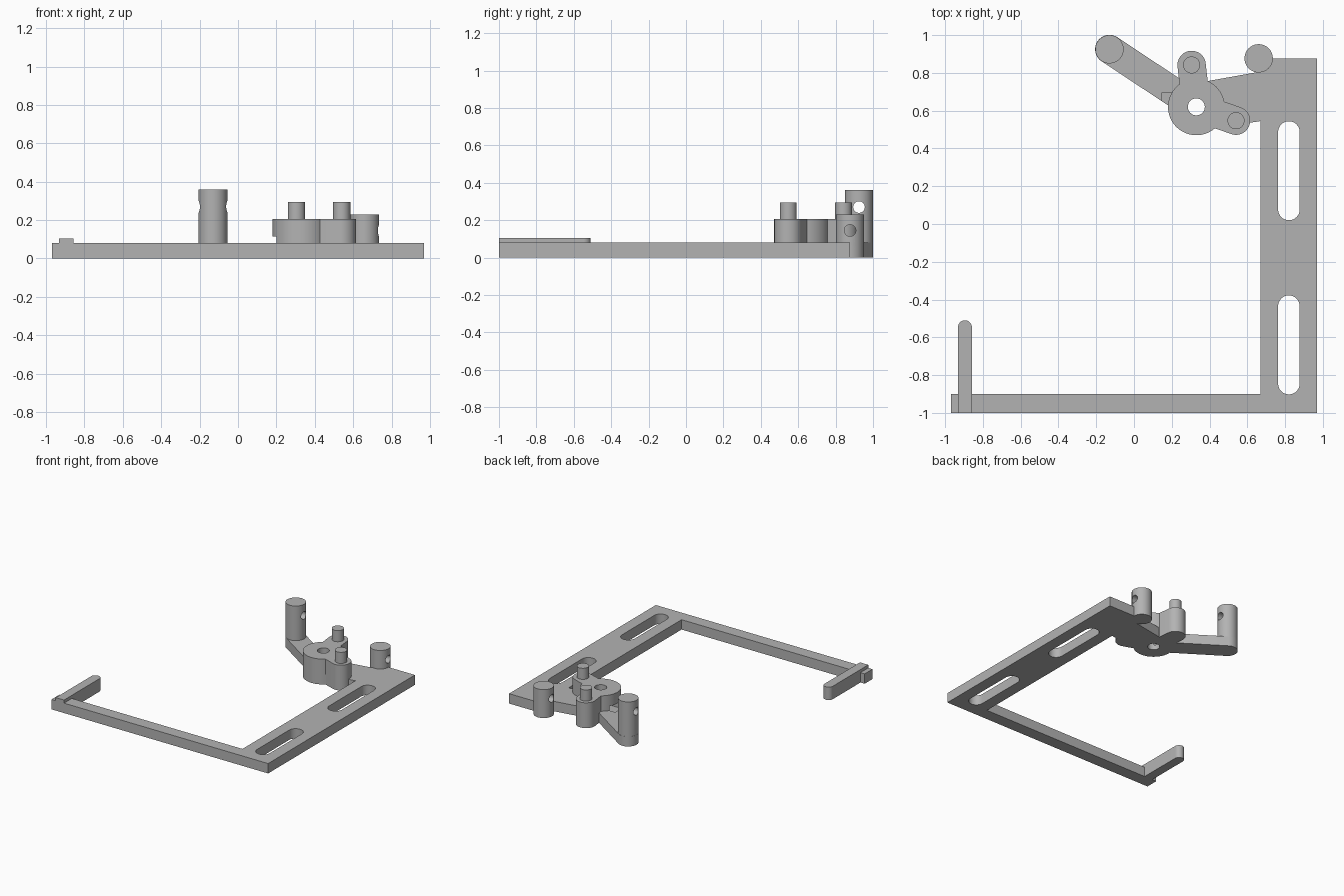
import bpy, bmesh, math
from mathutils import Vector

cube = bpy.data.objects.get("Cube")
if cube:
    bpy.data.objects.remove(cube, do_unlink=True)

grey = bpy.data.materials.new("light_grey")
grey.use_nodes = True
colour = (0.45, 0.45, 0.45, 1)
grey.diffuse_color = colour
grey.node_tree.nodes["Principled BSDF"].inputs["Base Color"].default_value = colour


def prism(name, outline, z0, z1):
    """Extrude a counter-clockwise outline from z0 up to z1."""
    bm = bmesh.new()
    face = bm.faces.new([bm.verts.new((x, y, z0)) for x, y in outline])
    top = bmesh.ops.extrude_face_region(bm, geom=[face])["geom"]
    verts = [v for v in top if isinstance(v, bmesh.types.BMVert)]
    bmesh.ops.translate(bm, verts=verts, vec=(0, 0, z1 - z0))
    bmesh.ops.recalc_face_normals(bm, faces=bm.faces)
    mesh = bpy.data.meshes.new(name)
    bm.to_mesh(mesh)
    bm.free()
    mesh.materials.append(grey)
    obj = bpy.data.objects.new(name, mesh)
    bpy.context.collection.objects.link(obj)
    return obj


def stadium(p, q, r, n=24):
    """Outline of a straight bar with round ends centred on p and q."""
    d = Vector(q) - Vector(p)
    a = math.atan2(d.y, d.x) - math.pi / 2
    pts = []
    for c, start in ((q, a), (p, a + math.pi)):
        for i in range(n + 1):
            t = start + math.pi * i / n
            pts.append((c[0] + r * math.cos(t), c[1] + r * math.sin(t)))
    return pts


def circle(c, r, n=48):
    return [(c[0] + r * math.cos(math.tau * i / n),
             c[1] + r * math.sin(math.tau * i / n)) for i in range(n)]


def rect(x0, x1, y0, y1):
    return [(x0, y0), (x1, y0), (x1, y1), (x0, y1)]


def combine(obj, tool, operation="DIFFERENCE", keep=False):
    """Apply a boolean and drop the tool unless it is needed again."""
    mod = obj.modifiers.new("bool", "BOOLEAN")
    mod.object, mod.operation, mod.solver = tool, operation, "EXACT"
    bpy.context.view_layer.objects.active = obj
    bpy.ops.object.modifier_apply(modifier=mod.name)
    if not keep:
        bpy.data.objects.remove(tool, do_unlink=True)


HUB = (0.33, 0.62)
SWING = (-0.13, 0.925)
CORNER = (0.66, 0.877)
LOBES = {"back": (0.305, 0.842), "side": (0.54, 0.547)}
T = 0.08

# L-shaped frame with the web that reaches the hub
frame = prism("frame", [
    (-0.97, -1), (0.97, -1), (0.97, 0.877), (0.66, 0.877), (0.66, 0.805),
    (0.33, 0.746), (0.33, 0.49), (0.67, 0.545), (0.67, -0.9), (-0.97, -0.9)], 0, T)
for y0, y1 in ((-0.845, -0.435), (0.077, 0.487)):
    combine(frame, prism("slot", stadium((0.82, y0), (0.82, y1), 0.057), -0.1, 0.2))

# Finger with a rounded tip at the end of the long bar
tip = [p for p in stadium((-0.895, -0.9), (-0.895, -0.547), 0.037) if p[1] > -0.6]
finger = prism("finger", [(-0.932, -1), (-0.858, -1)] + tip, 0, 0.105)

# Diagonal arm
swing_arm = prism("swing_arm", stadium(HUB, SWING, 0.076), 0, T)

# Hub with two lobes, each carrying a pin
hub = prism("hub", circle(HUB, 0.15, 64), 0, 0.205)
for side, c in LOBES.items():
    combine(hub, prism("lobe", stadium(HUB, c, 0.075), 0, 0.205), "UNION")
    prism(side + "_pin", circle(c, 0.045, 32), 0.19, 0.295)

# Centre bore and side pocket
bore = prism("bore", circle(HUB, 0.045, 32), -0.1, 0.4)
pocket = prism("pocket", rect(0.147, 0.3, 0.545, 0.695), 0.04, 0.115)
for part in (hub, swing_arm, frame):
    combine(part, bore, keep=True)
for part in (hub, swing_arm):
    combine(part, pocket, keep=True)
for tool in (bore, pocket):
    bpy.data.objects.remove(tool, do_unlink=True)

# Upright posts with cross holes
for name, c, top, hole_z in (("swing_post", SWING, 0.36, 0.27),
                             ("corner_post", CORNER, 0.23, 0.145)):
    post = prism(name, circle(c, 0.075), 0, top)
    drill = prism("drill", circle((0, 0), 0.031, 32), -0.2, 0.2)
    drill.rotation_euler = (0, math.pi / 2, 0)
    drill.location = (c[0], c[1], hole_z)
    bpy.context.view_layer.update()
    combine(post, drill)

# Smooth the round walls, keep the rims sharp
bpy.ops.object.select_all(action="DESELECT")
for obj in bpy.context.scene.objects:
    if obj.type == "MESH" and grey.name in obj.data.materials:
        obj.select_set(True)
        bpy.context.view_layer.objects.active = obj
bpy.ops.object.shade_smooth_by_angle(angle=math.radians(30))
